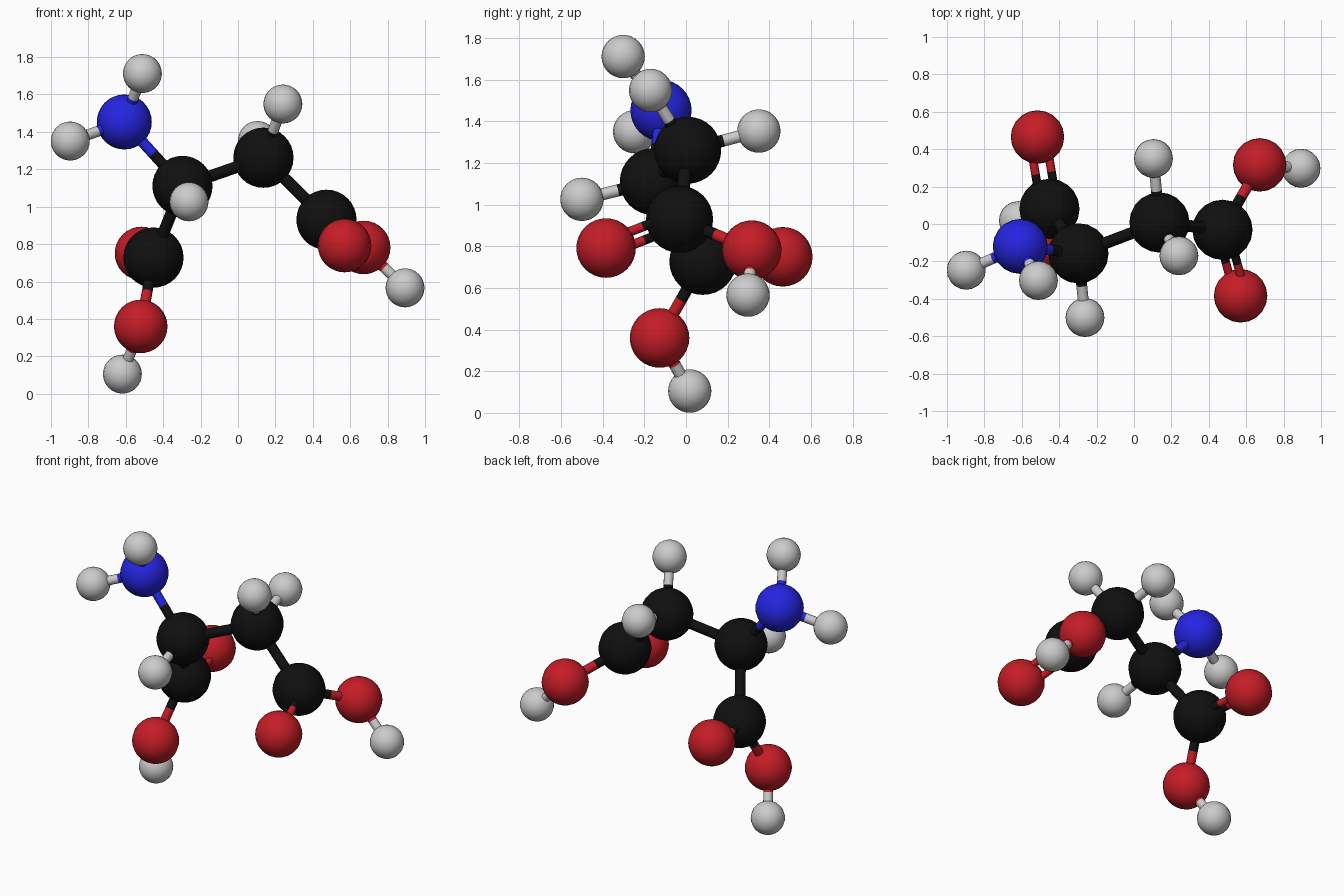
import bpy
import math
from mathutils import Vector

if "Cube" in bpy.data.objects:
    bpy.data.objects.remove(bpy.data.objects["Cube"])


def material(name, rgb):
    m = bpy.data.materials.new(name)
    m.diffuse_color = (*rgb, 1)
    m.use_nodes = True
    m.node_tree.nodes["Principled BSDF"].inputs["Base Color"].default_value = m.diffuse_color
    return m


# element: (material, ball radius)
STYLE = {
    "carbon": (material("black", (0.005, 0.005, 0.005)), 0.161),
    "oxygen": (material("red", (0.56, 0.012, 0.02)), 0.143),
    "nitrogen": (material("blue", (0.018, 0.018, 0.76)), 0.147),
    "hydrogen": (None, 0.104),
}

# atom: (element, centre)
ATOMS = {
    "alpha": ("carbon", (-0.297, -0.157, 1.111)),
    "beta": ("carbon", (0.136, 0.008, 1.262)),
    "right_acid": ("carbon", (0.473, -0.031, 0.930)),
    "left_acid": ("carbon", (-0.452, 0.081, 0.728)),
    "amine": ("nitrogen", (-0.608, -0.120, 1.453)),
    "left_double": ("oxygen", (-0.516, 0.465, 0.750)),
    "left_single": ("oxygen", (-0.520, -0.127, 0.360)),
    "right_double": ("oxygen", (0.570, -0.384, 0.792)),
    "right_single": ("oxygen", (0.672, 0.316, 0.782)),
    "left_acid_h": ("hydrogen", (-0.618, 0.018, 0.105)),
    "right_acid_h": ("hydrogen", (0.893, 0.298, 0.566)),
    "amine_h_upper": ("hydrogen", (-0.511, -0.302, 1.712)),
    "amine_h_outer": ("hydrogen", (-0.897, -0.247, 1.351)),
    "alpha_h": ("hydrogen", (-0.262, -0.500, 1.026)),
    "beta_h_front": ("hydrogen", (0.240, -0.170, 1.549)),
    "beta_h_back": ("hydrogen", (0.104, 0.350, 1.354)),
}

SINGLE_BONDS = [
    ("alpha", "beta"), ("beta", "right_acid"), ("alpha", "left_acid"),
    ("alpha", "amine"), ("left_acid", "left_single"),
    ("right_acid", "right_single"), ("left_single", "left_acid_h"),
    ("right_single", "right_acid_h"), ("amine", "amine_h_upper"),
    ("amine", "amine_h_outer"), ("alpha", "alpha_h"),
    ("beta", "beta_h_front"), ("beta", "beta_h_back"),
]
# carbon, oxygen, and two neighbours defining the flat acid plane
DOUBLE_BONDS = [
    ("left_acid", "left_double", "alpha", "left_single"),
    ("right_acid", "right_double", "beta", "right_single"),
]


def pos(atom):
    return Vector(ATOMS[atom][1])


def finish(name, element):
    ob = bpy.context.object
    ob.name = name
    if STYLE[element][0]:
        ob.data.materials.append(STYLE[element][0])
    bpy.ops.object.shade_smooth_by_angle(angle=math.radians(50))


def rod(name, p, q, r, element):
    d = q - p
    bpy.ops.mesh.primitive_cylinder_add(
        vertices=12, radius=r, depth=d.length, location=(p + q) / 2,
        rotation=d.to_track_quat('Z', 'Y').to_euler())
    finish(name, element)


def bond(a, b, r, shift=Vector()):
    # each half takes the colour of its atom
    mid = (pos(a) + pos(b)) / 2
    for near, far in ((a, b), (b, a)):
        rod(f"bond_{near}_to_{far}", pos(near) + shift, mid + shift,
            r, ATOMS[near][0])


# Atom balls
for name, (element, centre) in ATOMS.items():
    bpy.ops.mesh.primitive_uv_sphere_add(
        segments=20, ring_count=16, radius=STYLE[element][1], location=centre)
    finish(f"{element}_{name}", element)

# Single bonds
for a, b in SINGLE_BONDS:
    both_carbon = ATOMS[a][0] == ATOMS[b][0]
    bond(a, b, 0.032 if both_carbon else 0.029)

# Double bonds, paired across the acid plane
for c, o, n1, n2 in DOUBLE_BONDS:
    normal = (pos(n1) - pos(c)).cross(pos(n2) - pos(c)).normalized()
    for side in (-1, 1):
        bond(c, o, 0.023, normal * 0.045 * side)
